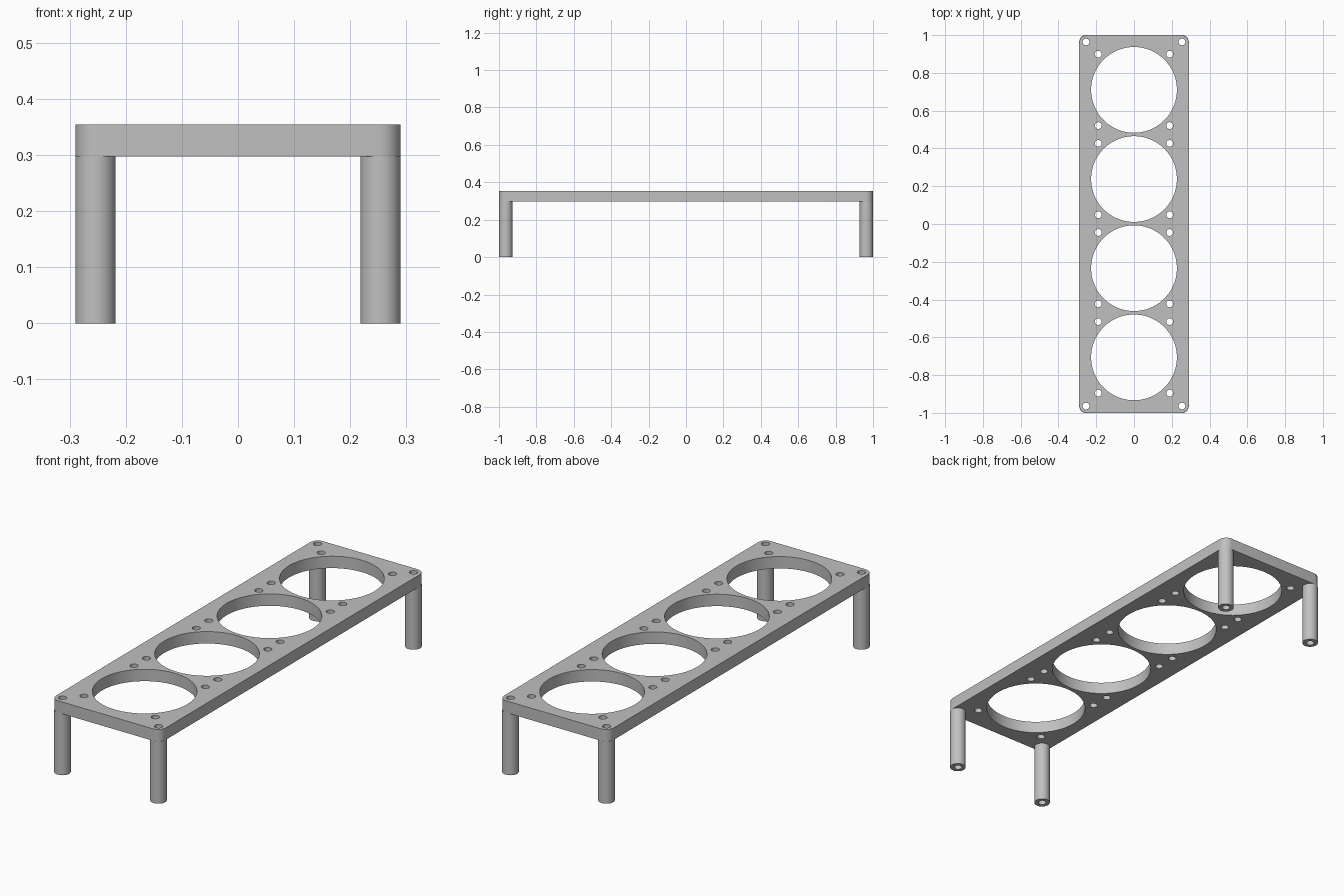
import bpy, bmesh
from math import cos, sin, pi, radians

cube = bpy.data.objects.get("Cube")
if cube:
    bpy.data.objects.remove(cube, do_unlink=True)

GREY = (0.53, 0.53, 0.53, 1.0)
mat = bpy.data.materials.new("plain grey")
mat.use_nodes = True
mat.diffuse_color = GREY
mat.node_tree.nodes["Principled BSDF"].inputs["Base Color"].default_value = GREY

HALF_X, HALF_Y = 0.29, 1.0
UNDERSIDE, TOP = 0.297, 0.354
LEG_X, LEG_Y, LEG_R = 0.254, 0.964, 0.036
BORE_R = 0.018


def circle(x, y, r, n=32):
    return [(x + r * cos(2 * pi * i / n), y + r * sin(2 * pi * i / n)) for i in range(n)]


def rounded_rect(hx, hy, r, steps=8):
    pts = []
    for k, (sx, sy) in enumerate([(1, 1), (-1, 1), (-1, -1), (1, -1)]):
        for i in range(steps + 1):
            a = pi / 2 * (k + i / steps)
            pts.append((sx * (hx - r) + r * cos(a), sy * (hy - r) + r * sin(a)))
    return pts


def extruded(name, loops, z0, z1):
    """Solid from an outline followed by the outlines of its holes."""
    curve = bpy.data.curves.new(name + "_profile", "CURVE")
    curve.dimensions = "2D"
    curve.fill_mode = "BOTH"
    curve.extrude = (z1 - z0) / 2
    for pts in loops:
        spline = curve.splines.new("POLY")
        spline.points.add(len(pts) - 1)
        for p, (x, y) in zip(spline.points, pts):
            p.co = (x, y, 0, 1)
        spline.use_cyclic_u = True
    profile = bpy.data.objects.new(name + "_profile", curve)
    bpy.context.collection.objects.link(profile)
    bpy.context.view_layer.update()
    mesh = bpy.data.meshes.new_from_object(
        profile.evaluated_get(bpy.context.evaluated_depsgraph_get()))
    bpy.data.objects.remove(profile, do_unlink=True)

    bm = bmesh.new()
    bm.from_mesh(mesh)
    bmesh.ops.remove_doubles(bm, verts=bm.verts, dist=0.0001)
    bmesh.ops.translate(bm, verts=bm.verts, vec=(0, 0, (z0 + z1) / 2))
    bmesh.ops.recalc_face_normals(bm, faces=bm.faces)
    bm.to_mesh(mesh)
    bm.free()
    mesh.name = name
    mesh.materials.clear()
    mesh.materials.append(mat)
    obj = bpy.data.objects.new(name, mesh)
    bpy.context.collection.objects.link(obj)
    bpy.ops.object.select_all(action="DESELECT")
    obj.select_set(True)
    bpy.context.view_layer.objects.active = obj
    bpy.ops.object.shade_smooth_by_angle(angle=radians(35))
    return obj


# Plate: four large openings, each with four screw holes around it
loops = [rounded_rect(HALF_X, HALF_Y, 0.04)]
for i in range(4):
    cy = 0.002 + 0.472 * (i - 1.5)
    loops.append(circle(0, cy, 0.227, 96))
    loops += [circle(sx * 0.189, cy + sy * 0.189, 0.018, 24)
              for sx in (-1, 1) for sy in (-1, 1)]

# Corner bores continue down through the legs
corners = [(side, end, sx * LEG_X, sy * LEG_Y)
           for side, sx in (("left", 1), ("right", -1))
           for end, sy in (("front", -1), ("back", 1))]
loops += [circle(x, y, BORE_R, 24) for _, _, x, y in corners]
extruded("top_plate", loops, UNDERSIDE, TOP)

# Tubular legs
for side, end, x, y in corners:
    extruded(f"{end}_{side}_leg", [circle(x, y, LEG_R, 40), circle(x, y, BORE_R, 24)],
             0, UNDERSIDE)
